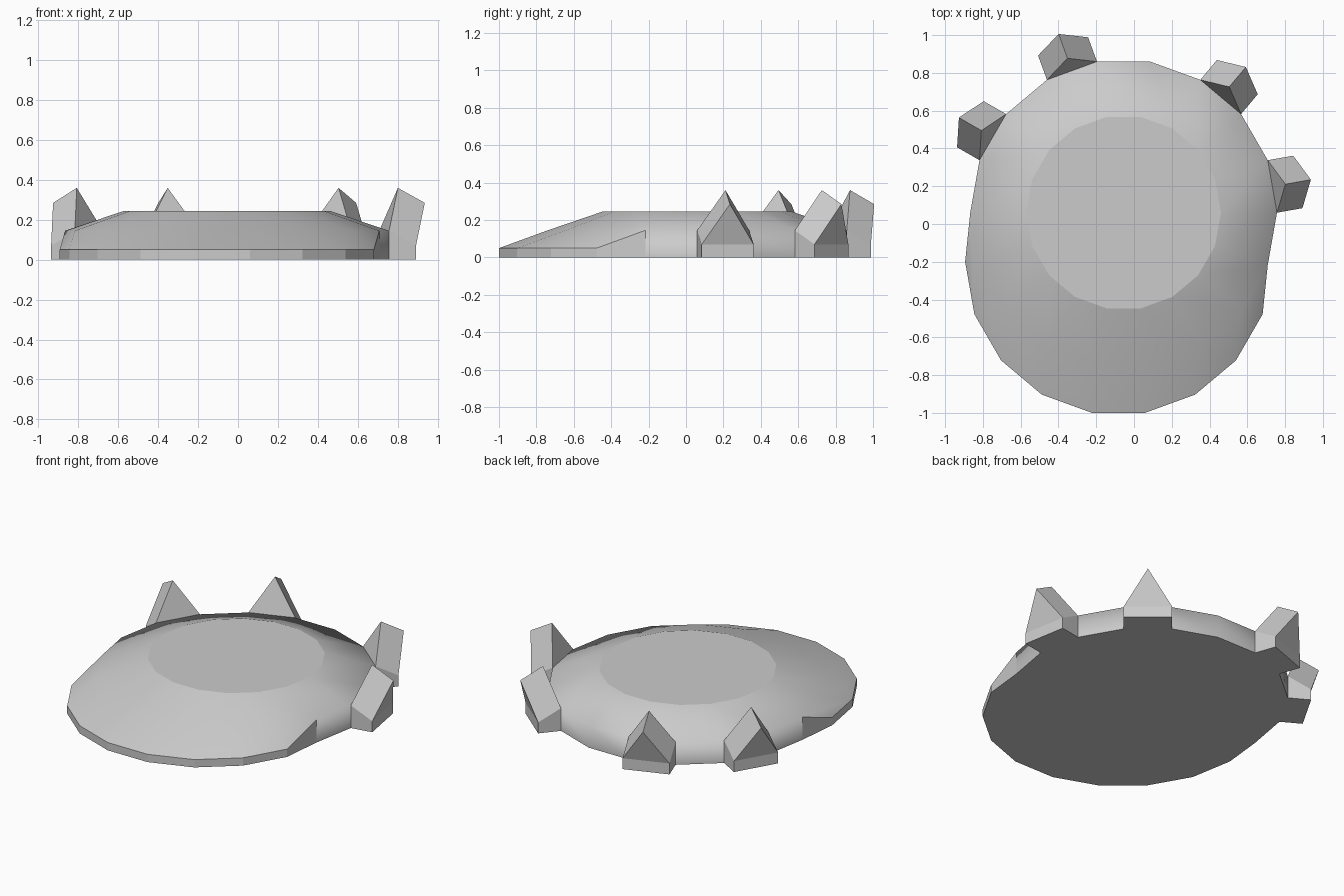
import bpy, bmesh
from math import sin, cos, radians
from mathutils import Vector

if "Cube" in bpy.data.objects:
    bpy.data.objects.remove(bpy.data.objects["Cube"])

N = 18                       # sides of the round body
CX, CY = -0.055, 0.06        # body centre
RIM_R, RIM_Z = 0.812, 0.145
TOP_R, TOP_Z = 0.515, 0.245
SLIDE = Vector((-0.027, -0.26, 0))   # front lip offset from the rim
LIP_Z = 0.05
SPIKE_EDGES = (0, 2, 5, 7)           # rim edges carrying a spike


def pt(k, r, z):
    a = radians(360 / N * k)
    return Vector((CX + r * cos(a), CY + r * sin(a), z))


def finish(bm, name):
    # smooth faces stay separated from flat ones by sharp edges
    bmesh.ops.recalc_face_normals(bm, faces=bm.faces)
    for e in bm.edges:
        if len({f.smooth for f in e.link_faces}) > 1:
            e.smooth = False
    me = bpy.data.meshes.new(name)
    bm.to_mesh(me)
    bm.free()
    ob = bpy.data.objects.new(name, me)
    bpy.context.collection.objects.link(ob)
    return ob


def build_body():
    bm = bmesh.new()

    def face(*vs, smooth=False):
        bm.faces.new(vs).smooth = smooth

    top = [bm.verts.new(pt(k, TOP_R, TOP_Z)) for k in range(N)]
    rim = [bm.verts.new(pt(k, RIM_R, RIM_Z)) for k in range(N)]
    ramp = range(N // 2, N)
    foot = {k: bm.verts.new(pt(k, RIM_R, 0))
            for k in list(range(N // 2 + 1)) + [N - 1]}
    lip = {k: bm.verts.new(pt(k, RIM_R, LIP_Z) + SLIDE) for k in ramp}
    lip_foot = {k: bm.verts.new(pt(k, RIM_R, 0) + SLIDE) for k in ramp}

    face(*top)                                   # flat top
    for k in range(N):
        n = (k + 1) % N
        face(top[k], rim[k], rim[n], top[n], smooth=True)
        if k in ramp and k < N - 1:              # front ramp and its lip
            face(rim[k], lip[k], lip[n], rim[n], smooth=True)
            face(lip[k], lip_foot[k], lip_foot[n], lip[n])
        elif k not in SPIKE_EDGES:               # rim wall
            face(rim[k], foot[k], foot[n], rim[n], smooth=True)
    for k in (N // 2, N - 1):                    # ramp end walls
        face(rim[k], foot[k], lip_foot[k], lip[k])
    face(*[foot[k] for k in range(N // 2 + 1)],  # underside
         *[lip_foot[k] for k in ramp], foot[N - 1])
    return finish(bm, "body")


def build_spike(k):
    # gabled block pushed outward from one rim edge
    bm = bmesh.new()
    a = radians(360 / N * (k + 0.5))
    out = Vector((cos(a), sin(a), 0))
    push = out * 0.137
    drop = Vector((0, 0, -0.075))
    P = bm.verts.new
    f0, f1 = pt(k, RIM_R, 0), pt(k + 1, RIM_R, 0)
    r0, r1 = pt(k, RIM_R, RIM_Z), pt(k + 1, RIM_R, RIM_Z)
    ridge = (f0 + f1) / 2 + out * 0.07 + Vector((0, 0, 0.36))
    i = [P(v) for v in (f0, f1, r1, ridge, r0)]
    o = [P(v) for v in (f0 + push, f1 + push, r1 + push + drop,
                        ridge + push + drop, r0 + push + drop)]
    for j in range(5):
        n = (j + 1) % 5
        bm.faces.new((i[j], i[n], o[n], o[j]))
    bm.faces.new((i[2], i[3], i[4]))             # inner gable
    bm.faces.new((o[2], o[3], o[4]))             # outer gable
    bm.faces.new((o[0], o[1], o[2], o[4]))       # outer wall
    return finish(bm, "rim_spike")


build_body()
for edge in SPIKE_EDGES:
    build_spike(edge)
